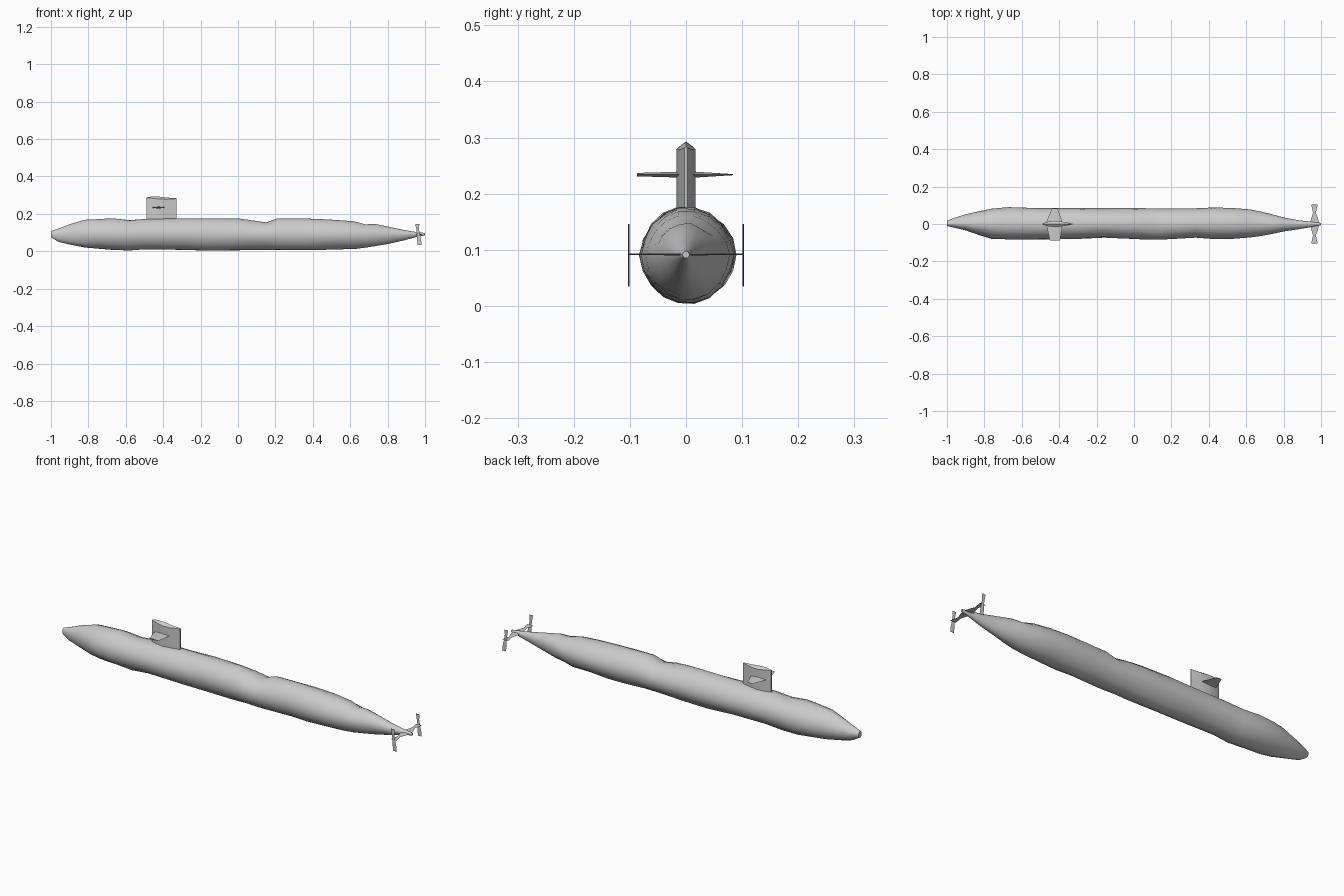
import bpy, bmesh, math, random

random.seed(4)
if "Cube" in bpy.data.objects:
    bpy.data.objects.remove(bpy.data.objects["Cube"])

grey = bpy.data.materials.new("hull grey")
grey.use_nodes = True
grey.diffuse_color = (0.6, 0.6, 0.6, 1)
grey.node_tree.nodes["Principled BSDF"].inputs["Base Color"].default_value = (0.6, 0.6, 0.6, 1)


def loft(name, rings, angle=40):
    """Skin a list of equal-length point rings and cap both ends."""
    bm = bmesh.new()
    loops = [[bm.verts.new(p) for p in ring] for ring in rings]
    n = len(rings[0])
    for a, b in zip(loops, loops[1:]):
        for i in range(n):
            j = (i + 1) % n
            bm.faces.new((a[i], a[j], b[j], b[i]))
    bm.faces.new(loops[0])
    bm.faces.new(loops[-1])
    bmesh.ops.recalc_face_normals(bm, faces=bm.faces)
    mesh = bpy.data.meshes.new(name)
    bm.to_mesh(mesh)
    bm.free()
    mesh.materials.append(grey)
    obj = bpy.data.objects.new(name, mesh)
    bpy.context.collection.objects.link(obj)
    bpy.ops.object.select_all(action="DESELECT")
    obj.select_set(True)
    bpy.context.view_layer.objects.active = obj
    bpy.ops.object.shade_smooth_by_angle(angle=math.radians(angle))
    return obj


def blade(name, stations, place):
    """Thin foil: stations are (span, front x, back x, half thickness)."""
    rings = []
    for s, x0, x1, t in stations:
        mid = (x0 + x1) / 2
        rings.append([place(x, s, h) for x, h in ((x0, 0), (mid, t), (x1, 0), (mid, -t))])
    return loft(name, rings, 30)


# Hull: x, bottom z, top z, right y, left y
stations = [
    (-1.0, .075, .108, .010, .018), (-.96, .05, .122, .02, .033),
    (-.9, .035, .146, .034, .052), (-.82, .019, .17, .062, .07),
    (-.76, .013, .174, .08, .082), (-.67, .006, .178, .082, .09),
    (-.58, .003, .168, .082, .087), (-.49, .009, .175, .082, .085),
    (-.3, .006, .178, .08, .085), (-.16, .002, .178, .073, .085),
    (0, .004, .178, .08, .085), (.08, .006, .167, .084, .084),
    (.15, .005, .156, .083, .082), (.21, .006, .177, .08, .082),
    (.33, .004, .178, .073, .084), (.42, .005, .175, .08, .088),
    (.52, .008, .17, .08, .086), (.62, .01, .162, .072, .078),
    (.68, .018, .145, .064, .066), (.73, .026, .148, .055, .054),
    (.8, .038, .134, .04, .035), (.88, .056, .116, .028, .02),
    (.95, .075, .104, .016, .012), (1.0, .085, .098, .006, .006),
]
SIDES, AXIS = 18, .091
hull = []
for x, low, high, right, left in stations:
    ring = []
    for k in range(SIDES):
        a = math.tau * k / SIDES
        c, s = math.cos(a), math.sin(a)
        bump = 1 - random.uniform(0, .06) * abs(math.sin(2 * a))
        ring.append((x, bump * c * (left if c > 0 else right),
                     AXIS + bump * s * (high - AXIS if s > 0 else AXIS - low)))
    hull.append(ring)
loft("hull", hull, 50)

# Sail: lens-shaped plan with a ridged roof
sail = []
for x, w, peak in ((-.49, .003, .288), (-.46, .012, .293), (-.42, .017, .292),
                   (-.38, .012, .287), (-.33, .003, .284)):
    shoulder = peak - .75 * w
    sail.append([(x, -w, .14), (x, -w, shoulder), (x, 0, peak), (x, w, shoulder), (x, w, .14)])
loft("sail", sail, 35)

# Diving planes across the sail
blade("sail_planes",
      [(-.087, -.45, -.395, .003), (-.02, -.465, -.385, .005), (0, -.47, -.38, .006),
       (.02, -.465, -.385, .005), (.084, -.438, -.41, .001)],
      lambda x, s, h: (x, s, .234 + h))

# Stern planes, pinched at mid span, with upright end plates
for side, label in ((-1, "right"), (1, "left")):
    blade(label + "_stern_plane",
          [(0, .94, .99, .003), (.03, .948, .984, .002), (.06, .957, .972, .001),
           (.103, .948, .982, .001)],
          lambda x, s, h: (x, side * s, .092 + h))
    blade(label + "_end_plate",
          [(.035, .96, .982, .001), (.06, .958, .979, .001), (.092, .957, .972, .001),
           (.12, .953, .967, .001), (.146, .948, .97, .001)],
          lambda x, s, h: (x, side * .102 + h, s))
